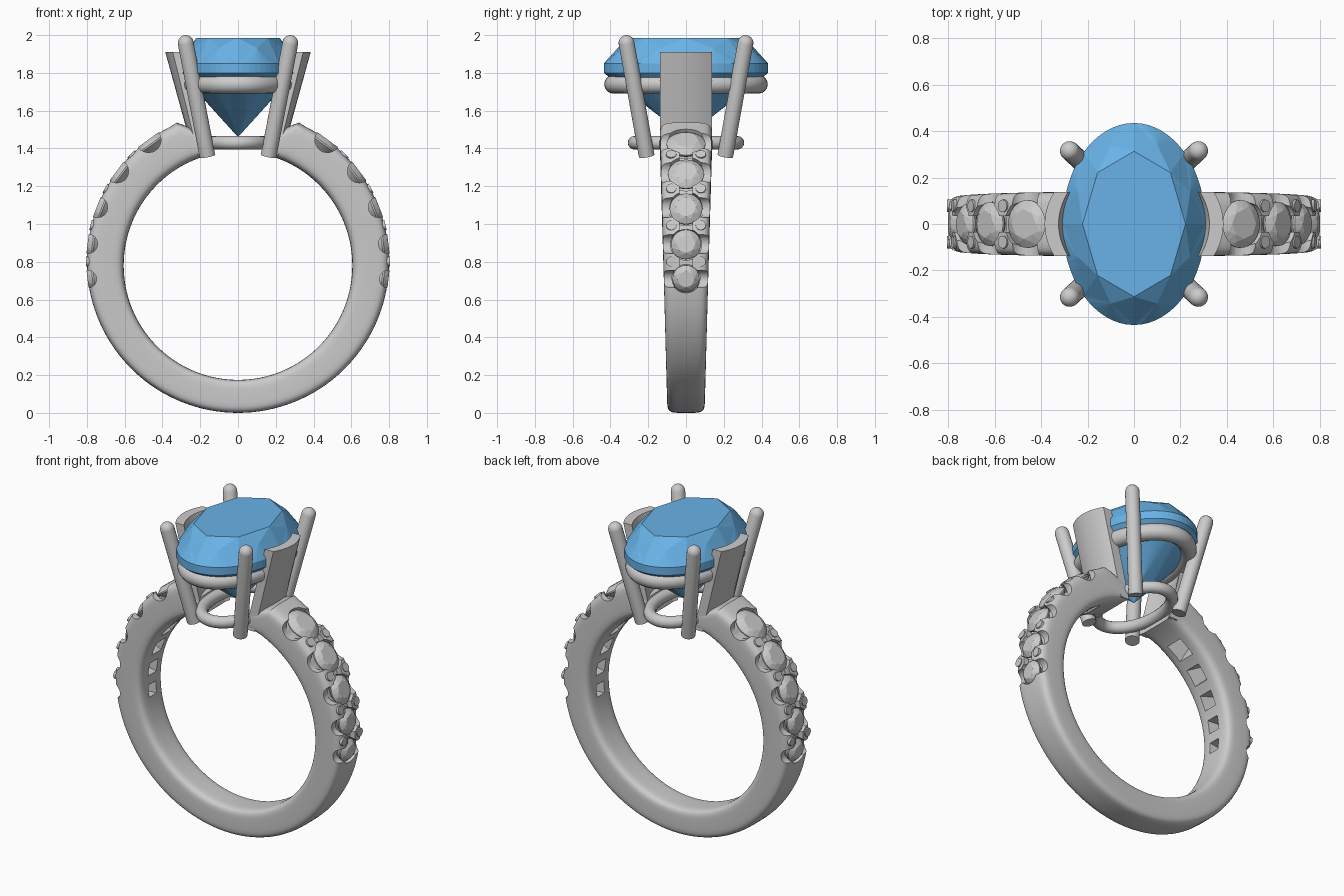
import bpy, bmesh
from math import sin, cos, pi, radians, hypot
from mathutils import Matrix, Vector

if "Cube" in bpy.data.objects:
    bpy.data.objects.remove(bpy.data.objects["Cube"])

STONES = [(36.3, .107), (53.2, .099), (68.8, .09), (83.2, .082), (96.6, .074)]
SIDES = (1, -1)


def finish(bm, name, smooth=None):
    bmesh.ops.recalc_face_normals(bm, faces=bm.faces)
    me = bpy.data.meshes.new(name)
    bm.to_mesh(me)
    bm.free()
    ob = bpy.data.objects.new(name, me)
    bpy.context.collection.objects.link(ob)
    if smooth:
        smooth_by_angle(ob, smooth)
    return ob


def smooth_by_angle(ob, deg):
    bpy.ops.object.select_all(action='DESELECT')
    ob.select_set(True)
    bpy.context.view_layer.objects.active = ob
    bpy.ops.object.shade_smooth_by_angle(angle=radians(deg))


def frame(deg, d):
    """Local z points radially out of the band at the given angle from the top."""
    return Matrix.Translation((0, 0, .8)) @ Matrix.Rotation(radians(deg), 4, 'Y') @ Matrix.Translation((0, 0, d))


def cone(bm, m, r1, r2, depth, seg=32):
    bmesh.ops.create_cone(bm, cap_ends=True, segments=seg, radius1=r1, radius2=r2, depth=depth, matrix=m)


def loft(bm, rings, closed=False):
    rows = [[bm.verts.new(p) for p in r] for r in rings]
    n = len(rows[0])
    pairs = list(zip(rows, rows[1:])) + ([(rows[-1], rows[0])] if closed else [])
    for a, b in pairs:
        for i in range(n):
            j = (i + 1) % n
            bm.faces.new((a[i], a[j], b[j], b[i]))
    if not closed:
        bm.faces.new(rows[0])
        bm.faces.new(rows[-1])


def brilliant(bm, m, rx, ry, crown, belt, pavilion, table=.72, sub=4):
    """Brilliant cut: table, stars, kites and girdle facets over a pointed pavilion."""
    n = 16 * sub

    def v(a, r, z):
        return bm.verts.new(m @ Vector((rx * r * cos(a), ry * r * sin(a), z)))
    top = [v(2 * pi * i / n, 1, belt / 2) for i in range(n)]
    low = [v(2 * pi * i / n, 1, -belt / 2) for i in range(n)]
    for i in range(n):
        j = (i + 1) % n
        bm.faces.new((top[i], top[j], low[j], low[i]))
    half = [(k + .5) * pi / 4 for k in range(8)]
    T = [v(k * pi / 4, table, belt / 2 + crown) for k in range(8)]
    M = [v(a, (1 + table) / 2 * .99, belt / 2 + crown * .6) for a in half]
    L = [v(a, .3, -belt / 2 - pavilion * .72) for a in half]
    tip = v(0, 0, -belt / 2 - pavilion)
    bm.faces.new(T)
    for k in range(8):
        g = k * 2 * sub
        bm.faces.new((T[k], T[(k + 1) % 8], M[k]))
        for a, b, ring in ((T[k], M, top), (tip, L, low)):
            bm.faces.new((a, b[k - 1], ring[g]))
            bm.faces.new((a, ring[g], b[k]))
            for i in range(2 * sub):
                bm.faces.new((b[k], ring[g + i], ring[(g + i + 1) % n]))


# Band: rounded-rectangle section swept around, open at the top
def signed_pow(x, p):
    return (1 if x >= 0 else -1) * abs(x) ** p


def outer_radius(a):
    a = min(a, 2 * pi - a)
    if a > .43:
        return .80
    return .695 + (.805 - .695) * min(1, (a - .27) / .14)


bm = bmesh.new()
rings = []
N = 120
for i in range(N + 1):
    a = .27 + (2 * pi - .54) * i / N
    inner = Vector((.605 * sin(a), 0, .78 + .605 * cos(a)))
    ro = outer_radius(a)
    outer = Vector((ro * sin(a), 0, .80 + ro * cos(a)))
    w = .12 + .02 * cos(a)
    ring = []
    for j in range(36):
        t = 2 * pi * (j + .5) / 36
        p = inner.lerp(outer, .5 + .5 * signed_pow(sin(t), .4))
        p.y = w * signed_pow(cos(t), .4)
        ring.append(p)
    rings.append(ring)
loft(bm, rings)
band = finish(bm, "band")

# Cutters: side scallops, round seats, slots between beads, square inner windows
scallops, seats, slots, windows = (bmesh.new() for _ in range(4))
gaps = [(a[0] + b[0]) / 2 for a, b in zip(STONES, STONES[1:])]
for s in SIDES:
    for deg, r in STONES:
        cone(scallops, frame(s * deg, .80) @ Matrix.Rotation(pi / 2, 4, 'X'), r * .62, r * .62, .5, 24)
        cone(seats, frame(s * deg, .825), r, r, .17)
        cone(windows, frame(s * deg, .66) @ Matrix.Rotation(pi / 4, 4, 'Z'), r * .8, r * .4, .19, 4)
    for deg in gaps:
        bmesh.ops.create_cube(slots, size=1, matrix=frame(s * deg, .81) @ Matrix.Diagonal((.09, .07, .09, 1)))
for name, cbm in (("scallop_cutter", scallops), ("seat_cutter", seats),
                  ("slot_cutter", slots), ("window_cutter", windows)):
    cutter = finish(cbm, name)
    cutter.hide_render = True
    mod = band.modifiers.new(name, 'BOOLEAN')
    mod.operation, mod.solver, mod.object = 'DIFFERENCE', 'EXACT', cutter
    bpy.context.view_layer.objects.active = band
    bpy.ops.object.modifier_apply(modifier=name)
    bpy.data.objects.remove(cutter)
smooth_by_angle(band, 35)

# Small side stones and the beads that hold them
bm = bmesh.new()
for s in SIDES:
    for deg, r in STONES:
        brilliant(bm, frame(s * deg, .772), r * .96, r * .96, .026, .008, .085, .62, 2)
finish(bm, "side_stones")
bm = bmesh.new()
for s in SIDES:
    for deg in gaps:
        for y in (-.078, .078):
            cone(bm, frame(s * deg, .77) @ Matrix.Translation((0, y, 0)), .027, .027, .07, 16)
finish(bm, "side_beads", 35)

# Oval centre stone
bm = bmesh.new()
brilliant(bm, Matrix.Translation((0, 0, 1.825)), .308, .435, .135, .05, .34)
stone = finish(bm, "centre_stone")
mat = bpy.data.materials.new("blue_stone")
mat.diffuse_color = (.14, .45, .80, 1)
mat.use_nodes = True
mat.node_tree.nodes["Principled BSDF"].inputs["Base Color"].default_value = mat.diffuse_color
stone.data.materials.append(mat)


# Oval gallery rings
def oval_ring(name, rx, ry, z, r):
    bm = bmesh.new()
    rings = []
    for i in range(64):
        a = 2 * pi * i / 64
        nrm = Vector((ry * cos(a), rx * sin(a), 0)).normalized()
        c = Vector((rx * cos(a), ry * sin(a), z))
        rings.append([c + r * (cos(t) * nrm + sin(t) * Vector((0, 0, 1)))
                      for t in (2 * pi * k / 16 for k in range(16))])
    loft(bm, rings, closed=True)
    finish(bm, name, 40)


oval_ring("upper_gallery", .25, .383, 1.74, .05)
oval_ring("lower_gallery", .17, .272, 1.43, .036)

# Four leaning prongs with domed tips
for sx in SIDES:
    for sy in SIDES:
        lo, hi = Vector((.162 * sx, .208 * sy, 1.36)), Vector((.277 * sx, .315 * sy, 1.958))
        d = hi - lo
        rot = d.to_track_quat('Z', 'Y')
        r = .042
        profile = [(r, 0), (r, d.length)] + [(r * cos(t), d.length + r * sin(t)) for t in (.3, .6, .9, 1.2, 1.45)]
        bm = bmesh.new()
        loft(bm, [[lo + rot @ Vector((q * cos(2 * pi * k / 20), q * sin(2 * pi * k / 20), h))
                   for k in range(20)] for q, h in profile])
        finish(bm, f"prong_{'right' if sx > 0 else 'left'}_{'back' if sy > 0 else 'front'}", 40)

# Curved shoulder plates beside the stone
for s in SIDES:
    bm = bmesh.new()
    rings = []
    for i in range(13):
        y = -.137 + .274 * i / 12
        bow = .04 * (y / .137) ** 2
        rings.append([(s * (x - bow * k), y, z) for x, z, k in
                      ((.385, 1.91, 1), (.235, 1.365, .6), (.175, 1.365, .6), (.325, 1.91, 1))])
    loft(bm, rings)
    finish(bm, "shoulder_plate_" + ("right" if s > 0 else "left"), 30)
